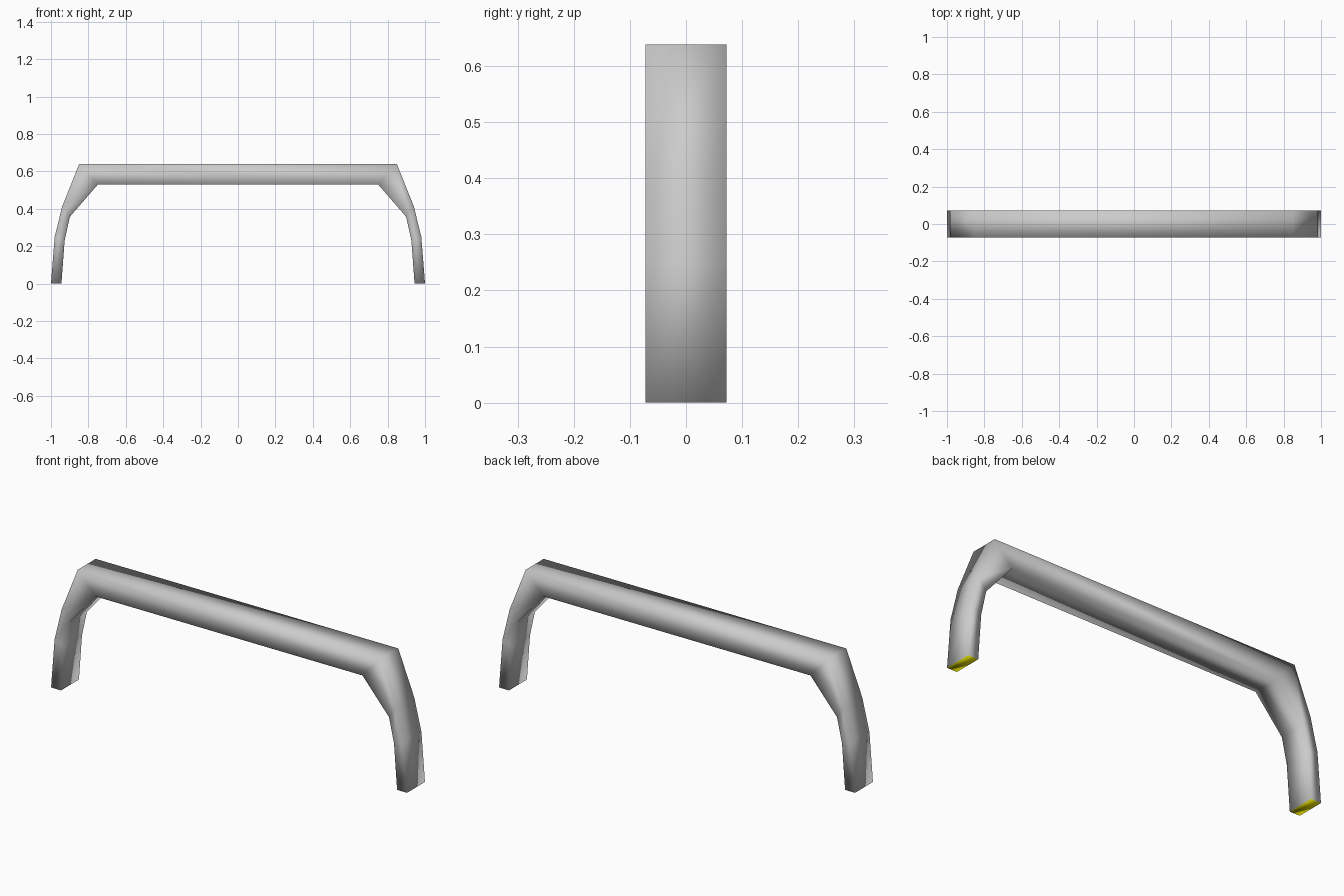
import bpy
import bmesh

cube = bpy.data.objects.get("Cube")
if cube:
    bpy.data.objects.remove(cube, do_unlink=True)


def make_material(name, color):
    mat = bpy.data.materials.new(name)
    mat.use_nodes = True
    mat.diffuse_color = color
    mat.node_tree.nodes["Principled BSDF"].inputs["Base Color"].default_value = color
    return mat


HALF_DEPTH = 0.072

# Left half of the arch as (outer, inner) pairs, foot to corner
stations = [
    ((1.0, 0.0), (0.944, 0.0)),
    ((0.98, 0.25), (0.927, 0.23)),
    ((0.94, 0.413), (0.899, 0.357)),
    ((0.85, 0.638), (0.75, 0.529)),
]
# Mirror it to run from one foot to the other
path = stations + [tuple((-x, z) for x, z in pair) for pair in reversed(stations)]

# Sweep the rectangular section along the arch
bm = bmesh.new()
rings = []
for (ox, oz), (ix, iz) in path:
    corners = [(ox, -HALF_DEPTH, oz), (ox, HALF_DEPTH, oz),
               (ix, HALF_DEPTH, iz), (ix, -HALF_DEPTH, iz)]
    rings.append([bm.verts.new(c) for c in corners])
for a, b in zip(rings, rings[1:]):
    for i in range(4):
        j = (i + 1) % 4
        bm.faces.new((a[i], a[j], b[j], b[i]))

# Coloured contact faces under the feet
for ring in (rings[0], rings[-1]):
    bm.faces.new(ring).material_index = 1

bmesh.ops.recalc_face_normals(bm, faces=bm.faces)
for face in bm.faces:
    face.smooth = True

mesh = bpy.data.meshes.new("handle_bar")
bm.to_mesh(mesh)
bm.free()
mesh.materials.append(make_material("grey metal", (0.6, 0.6, 0.6, 1)))
mesh.materials.append(make_material("yellow foot", (0.9, 0.85, 0.0, 1)))
handle = bpy.data.objects.new("handle_bar", mesh)
bpy.context.collection.objects.link(handle)
